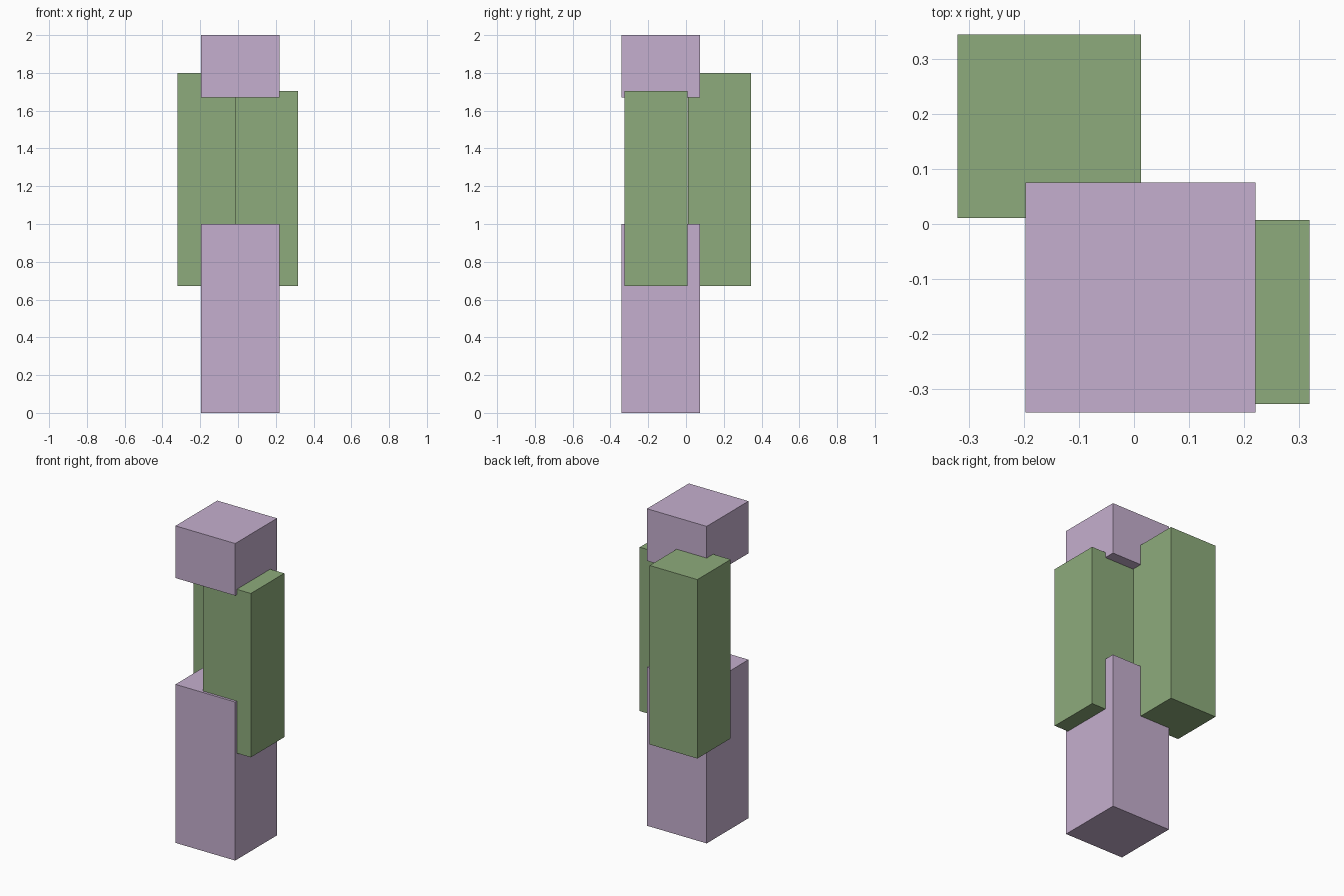
import bpy

if "Cube" in bpy.data.objects:
    bpy.data.objects.remove(bpy.data.objects["Cube"])


def material(name, rgb):
    mat = bpy.data.materials.new(name)
    mat.diffuse_color = (*rgb, 1.0)
    mat.use_nodes = True
    mat.node_tree.nodes["Principled BSDF"].inputs["Base Color"].default_value = mat.diffuse_color
    return mat


def box(name, low, high, mat):
    """Axis-aligned box between two opposite corners."""
    bpy.ops.mesh.primitive_cube_add(size=1)
    obj = bpy.context.object
    obj.name = name
    obj.location = [(a + b) / 2 for a, b in zip(low, high)]
    obj.scale = [b - a for a, b in zip(low, high)]
    bpy.ops.object.transform_apply(location=True, rotation=False, scale=True)
    obj.data.materials.append(mat)
    return obj


lilac = material("lilac", (0.56, 0.43, 0.62))
green = material("green", (0.27, 0.41, 0.20))

# Wide blocks: a base and a cap sharing one footprint
for name, z0, z1 in (("base_block", 0.0, 1.0), ("cap_block", 1.671, 2.0)):
    box(name, (-0.197, -0.342, z0), (0.22, 0.075, z1), lilac)

# Slimmer pillars, set corner to corner, bridging base and cap
SIDE = 0.333
for name, x, y, top in (("back_pillar", -0.32, 0.011, 1.8),
                        ("front_pillar", -0.015, -0.326, 1.705)):
    box(name, (x, y, 0.671), (x + SIDE, y + SIDE, top), green)
